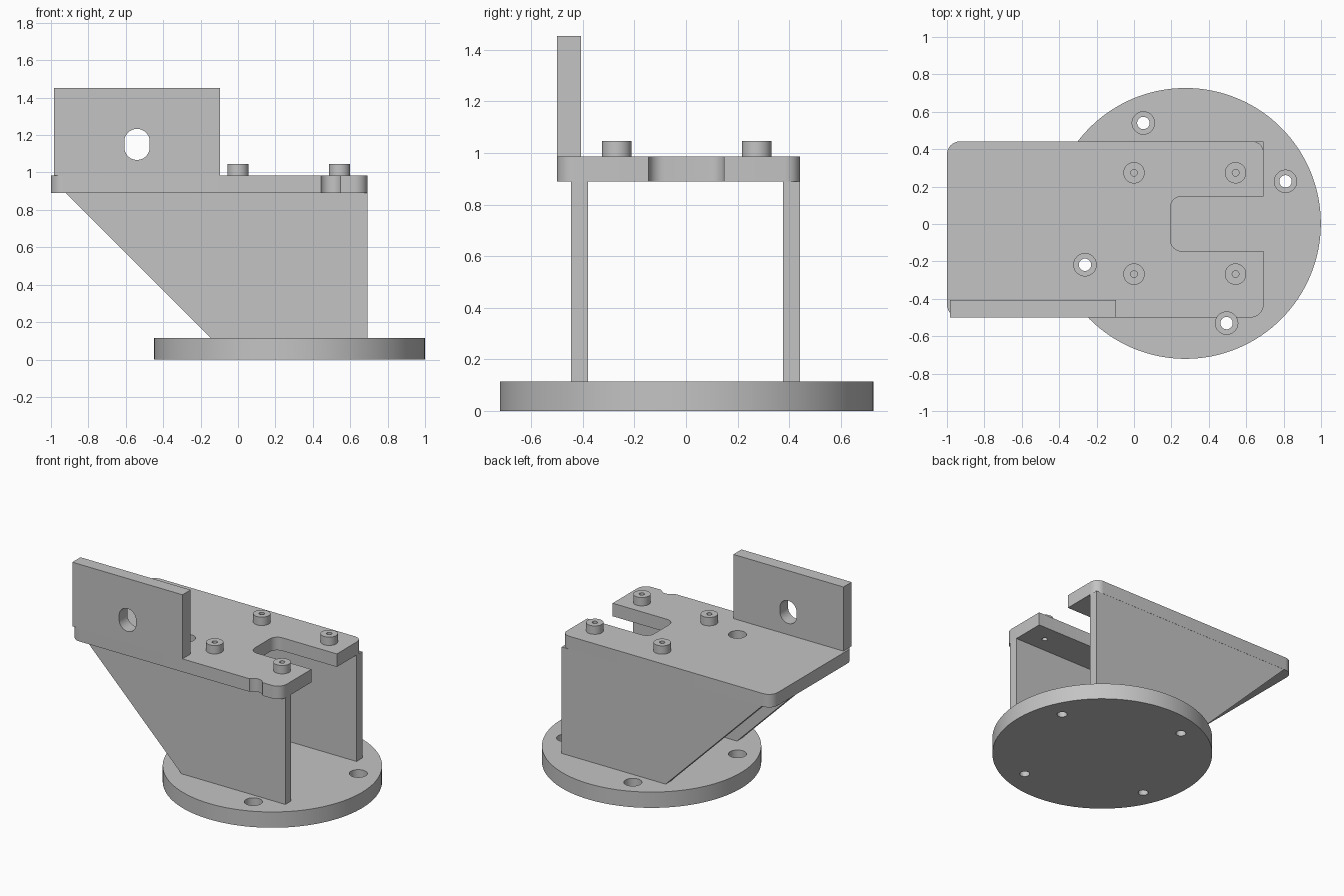
import bpy, bmesh, math
from mathutils import Vector

cube = bpy.data.objects.get("Cube")
if cube:
    bpy.data.objects.remove(cube, do_unlink=True)

grey = bpy.data.materials.new("machined grey")
grey.use_nodes = True
grey.diffuse_color = (0.55, 0.55, 0.55, 1)
grey.node_tree.nodes["Principled BSDF"].inputs["Base Color"].default_value = (0.55, 0.55, 0.55, 1)


def rounded(corners):
    """Outline from (x, y, fillet radius) corners."""
    out, n = [], len(corners)
    for i, (x, y, r) in enumerate(corners):
        p = Vector((x, y))
        if not r:
            out.append(p)
            continue
        a = (Vector(corners[i - 1][:2]) - p).normalized() * r
        b = (Vector(corners[(i + 1) % n][:2]) - p).normalized() * r
        for k in range(9):
            t = k / 8 * math.pi / 2
            out.append(p + a * (1 - math.sin(t)) + b * (1 - math.cos(t)))
    return out


def circle(x, y, r, sides=48):
    return [(x + r * math.cos(2 * math.pi * k / sides), y + r * math.sin(2 * math.pi * k / sides))
            for k in range(sides)]


def prism(name, outline, low, high, upright=False):
    """Extrude an outline along z, or an x-z outline along y when upright."""
    bm = bmesh.new()
    place = (lambda u, v, w: (u, w, v)) if upright else (lambda u, v, w: (u, v, w))
    face = bm.faces.new([bm.verts.new(place(u, v, low)) for u, v in outline])
    ext = bmesh.ops.extrude_face_region(bm, geom=[face])
    shift = Vector(place(0, 0, high - low))
    bmesh.ops.translate(bm, vec=shift, verts=[v for v in ext["geom"] if isinstance(v, bmesh.types.BMVert)])
    bmesh.ops.recalc_face_normals(bm, faces=bm.faces)
    mesh = bpy.data.meshes.new(name)
    bm.to_mesh(mesh)
    bm.free()
    mesh.materials.append(grey)
    obj = bpy.data.objects.new(name, mesh)
    bpy.context.collection.objects.link(obj)
    return obj


def activate(obj):
    bpy.ops.object.select_all(action="DESELECT")
    obj.select_set(True)
    bpy.context.view_layer.objects.active = obj


def cut(obj, outline, low, high, upright=False):
    tool = prism("cutter", outline, low, high, upright)
    mod = obj.modifiers.new("cut", "BOOLEAN")
    mod.operation, mod.solver, mod.object = "DIFFERENCE", "EXACT", tool
    activate(obj)
    bpy.ops.object.modifier_apply(modifier=mod.name)
    bpy.data.objects.remove(tool, do_unlink=True)


BASE_TOP, DECK_LOW, DECK_TOP = 0.115, 0.89, 0.985
bolts = [(0.05, 0.54), (0.81, 0.228), (-0.262, -0.218), (0.495, -0.53)]
studs = [(x, y) for x in (0.0, 0.543) for y in (-0.268, 0.274)]

# Round base with counterbored bolt holes
base = prism("round_base", circle(0.275, 0.003, 0.724, 128), 0, BASE_TOP)
for x, y in bolts:
    cut(base, circle(x, y, 0.033), -0.1, 0.3)
    cut(base, circle(x, y, 0.06), 0.05, 0.3)

# Two sloped side walls
side = [(-0.92, DECK_LOW), (0.693, DECK_LOW), (0.693, BASE_TOP), (-0.145, BASE_TOP)]
walls = [prism("front_wall", side, -0.445, -0.38, True),
         prism("back_wall", side, 0.375, 0.441, True)]

# Top deck with an open slot, tool clearances and stud holes
deck = prism("top_deck", rounded([
    (-1, -0.5, 0.07), (0.693, -0.5, 0.07), (0.693, -0.145, 0), (0.195, -0.145, 0.06),
    (0.195, 0.148, 0.06), (0.693, 0.148, 0), (0.693, 0.442, 0.06), (-1, 0.442, 0.07)]),
    DECK_LOW, DECK_TOP)
for x, y in bolts[2:]:
    cut(deck, circle(x, y, 0.06), 0.8, 1.1)
for x, y in studs:
    cut(deck, circle(x, y, 0.018, 24), 0.8, 1.1)

# Hollow standoffs on the deck
standoffs = []
for i, (x, y) in enumerate(studs):
    standoff = prism(f"standoff_{i + 1}", circle(x, y, 0.057), DECK_TOP, 1.046)
    cut(standoff, circle(x, y, 0.018, 24), 0.9, 1.2)
    standoffs.append(standoff)

# Upright mounting plate with an oblong hole
upright = prism("upright_plate", [(-0.985, DECK_TOP), (-0.097, DECK_TOP), (-0.097, 1.452), (-0.985, 1.452)],
                -0.5, -0.406, True)
oblong = [(x, z + math.copysign(0.015, z - 1.15)) for x, z in circle(-0.54, 1.15, 0.068)]
cut(upright, oblong, -0.7, -0.2, True)

for obj in [base, deck, upright] + walls + standoffs:
    activate(obj)
    bpy.ops.object.shade_smooth_by_angle(angle=math.radians(30))
